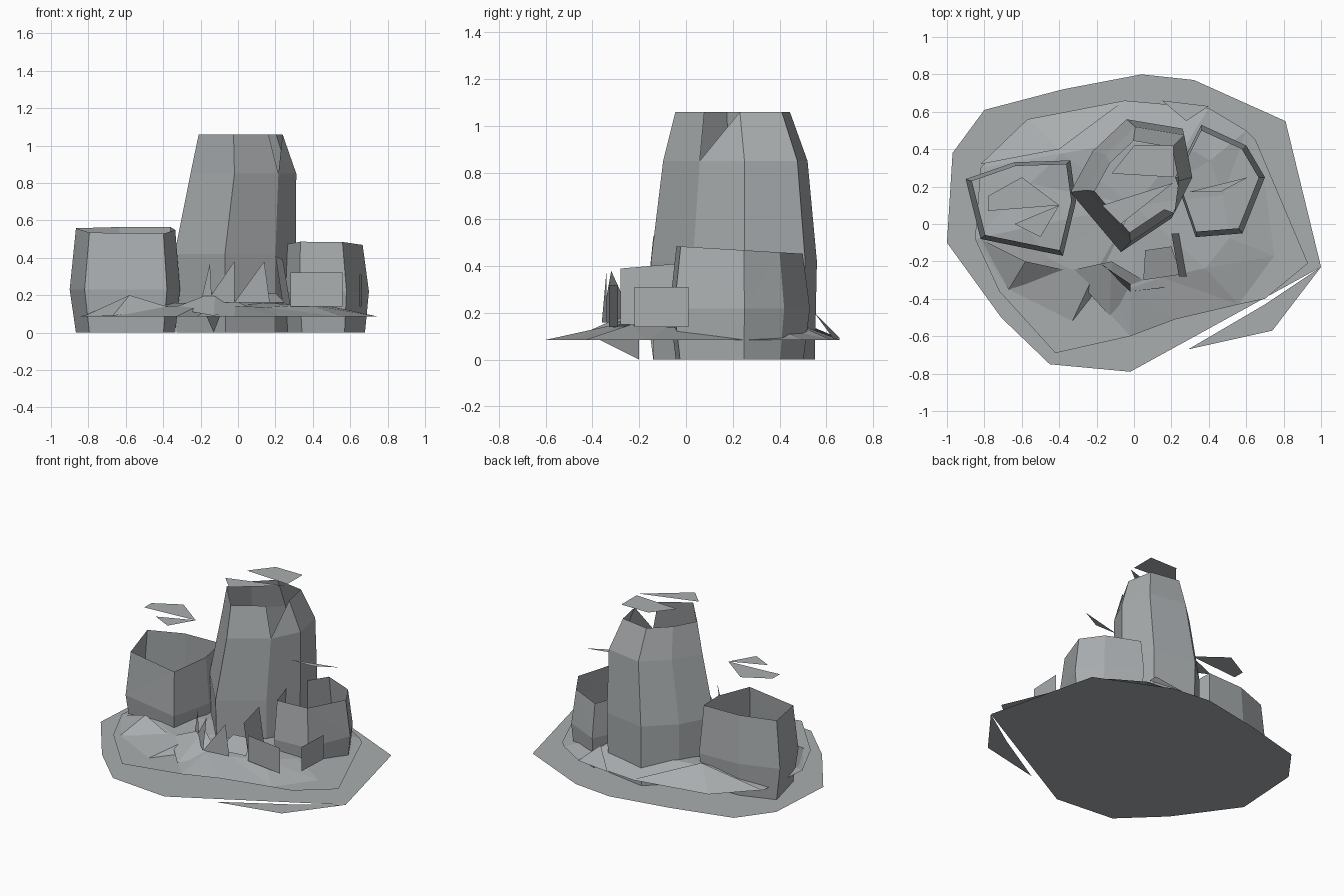
import bpy, bmesh, random
from mathutils import Vector

random.seed(4)
cube = bpy.data.objects.get("Cube")
if cube:
    bpy.data.objects.remove(cube)

stone = bpy.data.materials.new("stone_grey")
stone.use_nodes = True
colour = (0.4, 0.42, 0.43, 1)
stone.diffuse_color = colour
stone.node_tree.nodes["Principled BSDF"].inputs["Base Color"].default_value = colour


def finish(name, bm):
    """Turn a bmesh into a flat shaded stone object."""
    mesh = bpy.data.meshes.new(name)
    bm.to_mesh(mesh)
    bm.free()
    mesh.materials.append(stone)
    obj = bpy.data.objects.new(name, mesh)
    bpy.context.scene.collection.objects.link(obj)
    return obj


def sheet(name, *polygons):
    """Single-sided sheets, one polygon per list of points."""
    bm = bmesh.new()
    for polygon in polygons:
        bm.faces.new([bm.verts.new(point) for point in polygon])
    return finish(name, bm)


def flat(z, *points):
    return [(x, y, z) for x, y in points]


def upright(start, end, low, high):
    """Corners of a standing plate between two ground points."""
    return flat(low, start, end) + flat(high, end, start)


def boulder(name, footprint, levels, slope=0.0, notch=None):
    """Open-topped faceted column; each level is height, scale, shift x, shift y."""
    centre = sum((Vector(p) for p in footprint), Vector((0, 0))) / len(footprint)
    bm = bmesh.new()
    rings = []
    for z, scale, shift_x, shift_y in levels:
        ring = []
        for point in footprint:
            x, y = centre + (Vector(point) - centre) * scale + Vector((shift_x, shift_y))
            tilt = slope * (y - centre.y) if z == levels[-1][0] else 0
            ring.append(bm.verts.new((x, y, z + tilt)))
        rings.append(ring)
    count = len(footprint)
    for row, (lower, upper) in enumerate(zip(rings, rings[1:])):
        for i in range(count):
            j = (i + 1) % count
            a, b, c, d = lower[i], lower[j], upper[j], upper[i]
            if row == len(rings) - 2 and i == notch:
                bm.faces.new((a, b, c))
            elif (i + row) % 2:
                bm.faces.new((a, b, c))
                bm.faces.new((a, c, d))
            else:
                bm.faces.new((a, b, d))
                bm.faces.new((b, c, d))
    return finish(name, bm)


# Ground slab, with a broken sliver along its front edge
sheet("ground_slab", flat(0, (-0.02, -0.79), (1, -0.23), (0.81, 0.55), (0.32, 0.77),
                          (0.04, 0.8), (-0.38, 0.72), (-0.8, 0.61), (-0.97, 0.38),
                          (-1, -0.1), (-0.71, -0.5), (-0.45, -0.75)))
sheet("ground_sliver", flat(0, (0.29, -0.67), (0.74, -0.57), (1, -0.23), (0.7, -0.43)))

# Three hollow boulders
boulder("tall_boulder",
        [(-0.07, -0.15), (0.2, 0.03), (0.31, 0.25), (0.26, 0.51),
         (-0.04, 0.56), (-0.22, 0.39), (-0.34, 0.17)],
        [(0, 0.97, 0, 0), (0.42, 1, 0, 0), (0.85, 0.87, 0.04, 0), (1.06, 0.69, 0.02, -0.02)],
        notch=1)
boulder("left_boulder",
        [(-0.82, -0.08), (-0.38, -0.17), (-0.31, 0.12), (-0.34, 0.34), (-0.64, 0.33), (-0.9, 0.24)],
        [(0, 0.9, 0, 0), (0.23, 1, 0, 0), (0.55, 0.9, 0, 0)], slope=0.08)
boulder("right_boulder",
        [(0.33, -0.07), (0.58, -0.05), (0.7, 0.25), (0.6, 0.42), (0.36, 0.53), (0.22, 0.25)],
        [(0, 0.91, 0, 0), (0.22, 1, 0, 0), (0.47, 0.9, -0.01, 0)], slope=-0.06)

# Ragged rubble mound around the boulders
rim = [(-0.02, -0.6), (0.22, -0.51), (0.56, -0.43), (0.75, -0.17), (0.7, 0.2),
       (0.6, 0.5), (0.4, 0.62), (-0.05, 0.66), (-0.57, 0.56), (-0.82, 0.3),
       (-0.85, -0.08), (-0.67, -0.35), (-0.33, -0.52), (-0.22, -0.38)]
bm = bmesh.new()
outer = [bm.verts.new((x, y, 0.085)) for x, y in rim]
inner = [bm.verts.new((x * 0.68, y * 0.62 + 0.03, random.uniform(0.13, 0.18))) for x, y in rim]
peak = bm.verts.new((0, 0.1, 0.16))
for i in range(len(rim)):
    j = (i + 1) % len(rim)
    bm.faces.new((outer[i], outer[j], inner[i]))
    bm.faces.new((outer[j], inner[j], inner[i]))
    bm.faces.new((inner[i], inner[j], peak))
finish("rubble_mound", bm)

# Level ledges spreading from the mound rim
sheet("mound_ledges",
      flat(0.085, (-0.85, -0.08), (-0.72, -0.36), (-0.42, -0.69), (-0.02, -0.6),
           (-0.22, -0.38), (-0.33, -0.52), (-0.67, -0.35)),
      flat(0.085, (0.56, -0.43), (0.7, -0.4), (0.93, -0.21), (0.65, 0.45),
           (0.6, 0.5), (0.7, 0.2), (0.75, -0.17)))

# Loose low rocks breaking through the mound
sheet("loose_rocks",
      [(-0.82, -0.08, 0.09), (-0.67, -0.35, 0.09), (-0.58, -0.2, 0.2)],
      [(-0.67, -0.35, 0.09), (-0.35, -0.25, 0.13), (-0.58, -0.2, 0.2)],
      [(-0.35, -0.25, 0.13), (-0.13, -0.49, 0.09), (-0.12, -0.2, 0.22)],
      [(-0.13, -0.49, 0.09), (0.05, -0.3, 0.14), (-0.12, -0.2, 0.22)],
      [(0.05, -0.3, 0.16), (0.25, -0.27, 0.16), (0.2, -0.12, 0.21), (0.06, -0.14, 0.21)],
      [(-0.17, -0.38, 0.09), (-0.13, -0.2, 0), (-0.08, -0.2, 0.13)],
      [(-0.82, 0.32, 0.09), (-0.57, 0.56, 0.09), (-0.4, 0.4, 0.2)],
      [(-0.57, 0.56, 0.09), (-0.05, 0.66, 0.09), (-0.4, 0.4, 0.2)],
      [(0.15, 0.66, 0.09), (0.4, 0.63, 0.09), (0.28, 0.55, 0.2)])

# Standing shards and plates at the front
sheet("front_shards",
      [(-0.2, -0.2, 0.16), (-0.14, -0.24, 0.17), (-0.15, -0.23, 0.37)],
      [(-0.17, -0.22, 0.16), (-0.02, -0.36, 0.16), (-0.02, -0.32, 0.38)],
      [(-0.02, -0.36, 0.16), (0.17, -0.34, 0.16), (0.14, -0.34, 0.38)])
sheet("front_plate", upright((0.28, -0.29), (0.56, -0.33), 0.14, 0.32))
sheet("middle_plate", [(0.24, -0.05, 0.15), (0.28, -0.28, 0.15),
                       (0.24, -0.28, 0.39), (0.2, -0.05, 0.41)])
sheet("side_plate", upright((0.65, -0.22), (0.66, 0.01), 0.14, 0.31))

# Detached slivers hovering over each boulder
sheet("tall_boulder_slivers",
      flat(1.16, (-0.17, 0.1), (-0.07, 0), (0.21, 0.22)),
      flat(1.16, (-0.12, 0.27), (0.21, 0.25), (0.21, 0.42), (0, 0.42)))
sheet("left_boulder_slivers",
      flat(0.8, (-0.78, 0.07), (-0.4, 0.1), (-0.6, 0.25), (-0.78, 0.15)),
      flat(0.8, (-0.64, 0), (-0.5, -0.07), (-0.4, 0.1)))
sheet("right_boulder_sliver", flat(0.68, (0.29, 0.17), (0.46, 0.17), (0.61, 0.25)))
